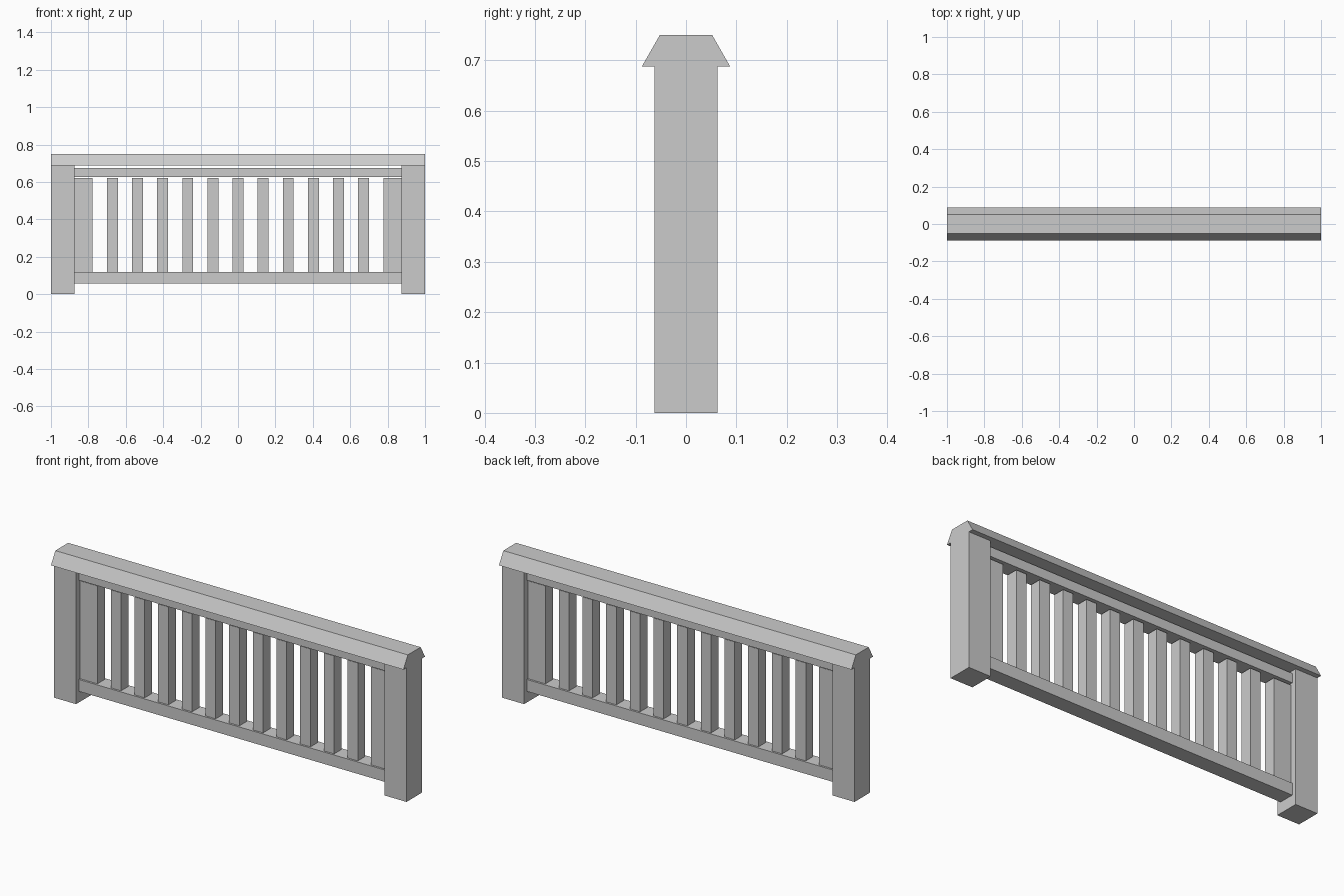
import bpy

if "Cube" in bpy.data.objects:
    bpy.data.objects.remove(bpy.data.objects["Cube"])


def box(name, x0, x1, y, z0, z1):
    """Box spanning x0..x1, -y..y, z0..z1."""
    bpy.ops.mesh.primitive_cube_add(size=1, location=((x0 + x1) / 2, 0, (z0 + z1) / 2))
    ob = bpy.context.object
    ob.name = name
    ob.scale = (x1 - x0, 2 * y, z1 - z0)
    bpy.ops.object.transform_apply(location=True, rotation=False, scale=True)
    return ob


# End posts and the wide half-balusters beside them
for side, s in (("left", -1), ("right", 1)):
    box(f"{side}_post", *sorted((s * 1.0, s * 0.875)), 0.0625, 0, 0.688)
    box(f"{side}_end_baluster", *sorted((s * 0.875, s * 0.777)), 0.03, 0.118, 0.62)

# Rails
box("bottom_rail", -0.875, 0.875, 0.04, 0.057, 0.118)
box("upper_rail", -0.875, 0.875, 0.04, 0.627, 0.675)

# Evenly spaced balusters
for i in range(-5, 6):
    x = i * 0.1343
    box(f"baluster_{i + 6}", x - 0.029, x + 0.029, 0.03, 0.118, 0.62)

# Bevelled handrail cap, extruded along x
profile = [(-0.0875, 0.688), (0.0875, 0.688), (0.052, 0.75), (-0.052, 0.75)]
verts = [(x, y, z) for x in (-1, 1) for y, z in profile]
faces = [(3, 2, 1, 0), (4, 5, 6, 7)]
faces += [(i, (i + 1) % 4, (i + 1) % 4 + 4, i + 4) for i in range(4)]
mesh = bpy.data.meshes.new("handrail_cap")
mesh.from_pydata(verts, [], faces)
mesh.update()
cap = bpy.data.objects.new("handrail_cap", mesh)
bpy.context.collection.objects.link(cap)
